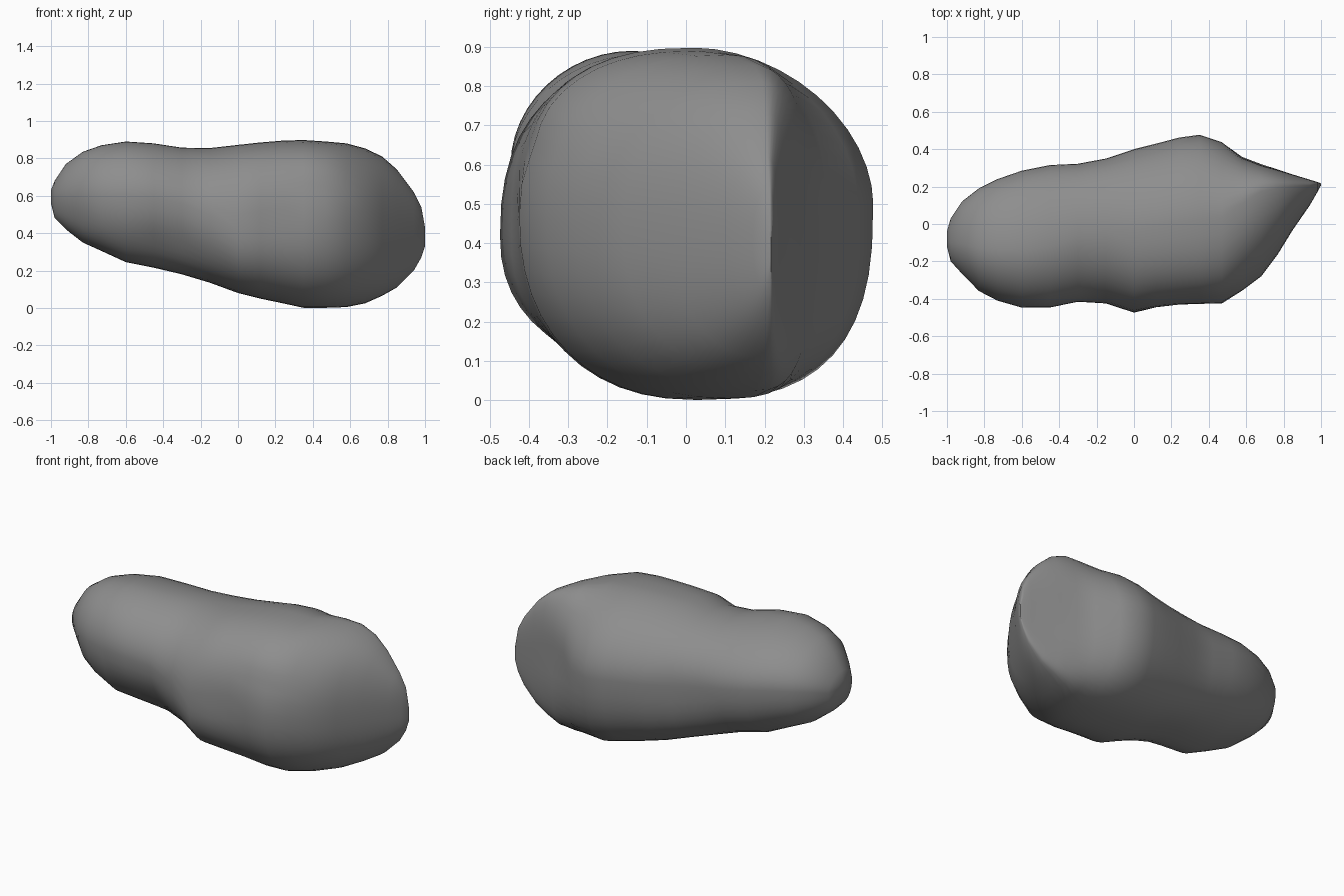
import bpy, bmesh, math
from mathutils import Vector

if "Cube" in bpy.data.objects:
    bpy.data.objects.remove(bpy.data.objects["Cube"])

# Cross-sections along the rock: x, top z, bottom z, back y, front y, widest z at front
ROWS = [
    (-1.00, .63, .56, -.04, -.12, .59),
    (-.98, .68, .48, .03, -.20, .59),
    (-.92, .77, .42, .12, -.27, .59),
    (-.83, .835, .35, .19, -.36, .60),
    (-.73, .87, .305, .24, -.41, .60),
    (-.60, .89, .245, .285, -.447, .60),
    (-.45, .88, .215, .315, -.447, .59),
    (-.30, .857, .18, .322, -.417, .56),
    (-.15, .855, .135, .35, -.425, .50),
    (.00, .872, .08, .40, -.475, .42),
    (.12, .885, .05, .43, -.452, .43),
    (.24, .895, .025, .462, -.44, .45),
    (.35, .898, .001, .477, -.43, .47),
    (.47, .89, .001, .44, -.425, .47),
    (.58, .88, .005, .365, -.355, .46),
    (.68, .853, .025, .325, -.28, .45),
    (.77, .81, .065, .293, -.16, .44),
    (.85, .74, .11, .265, -.03, .43),
    (.94, .62, .20, .237, .10, .42),
    (.98, .54, .27, .225, .17, .41),
    (1.00, .43, .33, .217, .207, .38),
]
SEG = 48
# Squareness of each corner (front top, front bottom, back top, back bottom),
# then crest position between front (0) and back (1)
LEFT = (1.95, 2.2, 1.9, 2.5, .42)
WAIST = (1.95, 2.25, 2.1, 3.0, .5)
MIDDLE = (2.5, 2.25, 1.85, 2.7, .5)
END = (2.2, 2.3, 2.2, 3.0, .78)
# Soft dents (negative) and bumps: centre, radius, depth
DENTS = [((-.38, -.38, .33), .14, -.03), ((.43, -.42, .65), .08, -.02),
         ((.2, -.44, .45), .14, -.01), ((-.9, -.33, .48), .10, -.015),
         ((.62, .34, .5), .14, -.012)]


def step(a, b, x):
    t = min(1, max(0, (x - a) / (b - a)))
    return t * t * (3 - 2 * t)


def shape_at(x):
    stops = [(-.5, LEFT), (-.2, WAIST), (.1, MIDDLE), (.4, MIDDLE), (.75, END)]
    vals = list(LEFT)
    for (x0, a), (x1, b) in zip(stops, stops[1:]):
        t = step(x0, x1, x)
        vals = [v + t * (q - p) for v, p, q in zip(vals, a, b)]
    return vals


def power(v, n):
    return math.copysign(abs(v) ** (2 / n), v)


def section(bm, x, top, bot, back, front, zf):
    """One rounded-box ring with its own squareness in each corner."""
    ft, fb, bt, bb, crest = shape_at(x)
    yc = front + (back - front) * crest
    zb = (top + bot) / 2 + .06 * (top - bot)
    ring = []
    for i in range(SEG):
        a = 2 * math.pi * i / SEG
        c, s = math.cos(a), math.sin(a)
        zm = zf if c < 0 else zb
        n = (ft if s > 0 else fb) if c < 0 else (bt if s > 0 else bb)
        y = yc + power(c, n) * (back - yc if c > 0 else yc - front)
        z = zm + power(s, n) * (top - zm if s > 0 else zm - bot)
        ring.append(bm.verts.new((x, y, z)))
    return ring


# Loft the rock body
bm = bmesh.new()
rings = [section(bm, *r) for r in ROWS]
for a, b in zip(rings, rings[1:]):
    for i in range(SEG):
        j = (i + 1) % SEG
        bm.faces.new((a[i], a[j], b[j], b[i]))
bm.faces.new(rings[0])
bm.faces.new(rings[-1])
bmesh.ops.recalc_face_normals(bm, faces=bm.faces)
bm.normal_update()

# Surface dents
for v in bm.verts:
    p = v.co.copy()
    v.co += v.normal * sum(d * math.exp(-((p - Vector(c)).length / r) ** 2)
                           for c, r, d in DENTS)

mesh = bpy.data.meshes.new("rock")
bm.to_mesh(mesh)
bm.free()
rock = bpy.data.objects.new("rock", mesh)
bpy.context.collection.objects.link(rock)

mat = bpy.data.materials.new("stone grey")
mat.diffuse_color = (.27, .27, .27, 1)
mat.use_nodes = True
mat.node_tree.nodes["Principled BSDF"].inputs["Base Color"].default_value = mat.diffuse_color
mesh.materials.append(mat)

bpy.context.view_layer.objects.active = rock
rock.select_set(True)
bpy.ops.object.shade_smooth_by_angle(angle=math.radians(60))
